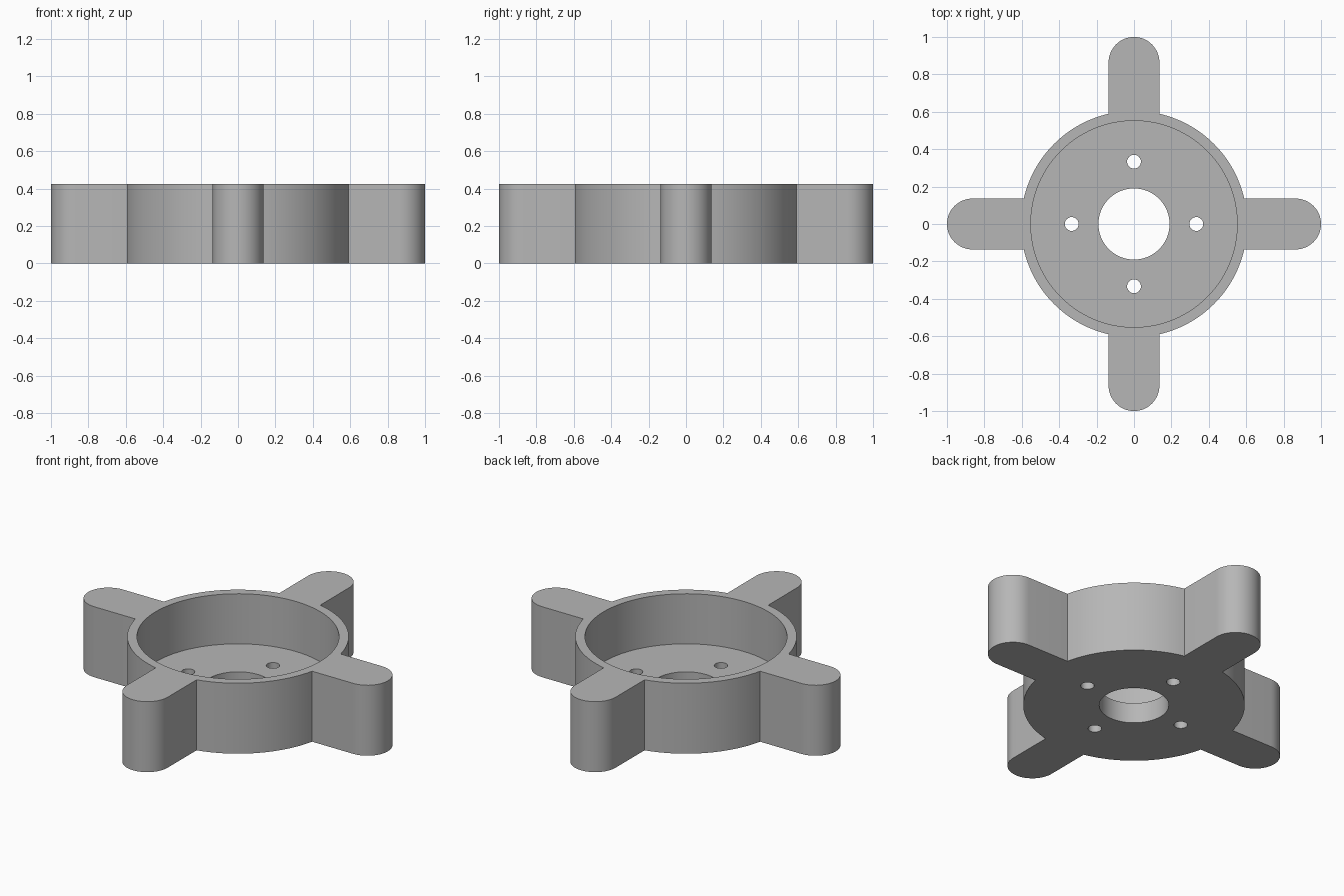
import bpy, bmesh
from math import sin, cos, asin, pi
from mathutils import Vector, Matrix

if "Cube" in bpy.data.objects:
    bpy.data.objects.remove(bpy.data.objects["Cube"], do_unlink=True)

HEIGHT, FLOOR = 0.425, 0.123
HUB_R, POCKET_R, BORE_R = 0.605, 0.552, 0.19
ARM_R, BOLT_R, BOLT_DIST = 0.136, 0.037, 0.333

grey = bpy.data.materials.new("plain_grey")
grey.use_nodes = True
colour = (0.47, 0.47, 0.47, 1)
grey.diffuse_color = colour
grey.node_tree.nodes["Principled BSDF"].inputs["Base Color"].default_value = colour


def arc(cx, radius, start, end, steps):
    """Points along an arc centred on the x axis."""
    angles = [start + (end - start) * i / steps for i in range(steps + 1)]
    return [Vector((cx + radius * cos(a), radius * sin(a), 0)) for a in angles]


def prism(name, points, z0, z1):
    """Extrude a flat outline from z0 to z1."""
    bm = bmesh.new()
    face = bm.faces.new([bm.verts.new((p.x, p.y, z0)) for p in points])
    side = bmesh.ops.extrude_face_region(bm, geom=[face])
    top = [v for v in side["geom"] if isinstance(v, bmesh.types.BMVert)]
    bmesh.ops.translate(bm, verts=top, vec=(0, 0, z1 - z0))
    bmesh.ops.recalc_face_normals(bm, faces=bm.faces)
    mesh = bpy.data.meshes.new(name)
    bm.to_mesh(mesh)
    bm.free()
    mesh.materials.append(grey)
    obj = bpy.data.objects.new(name, mesh)
    bpy.context.collection.objects.link(obj)
    return obj


def cutter(name, radius, z0, z1, x=0, y=0, sides=96):
    circle = arc(0, radius, 0, 2 * pi, sides)[:-1]
    obj = prism(name, [p + Vector((x, y, 0)) for p in circle], z0, z1)
    obj.hide_render = True
    return obj


# Hub outline with four round-ended arms
join = asin(ARM_R / HUB_R)
quarter = arc(1 - ARM_R, ARM_R, -pi / 2, pi / 2, 24)
quarter += arc(0, HUB_R, join, pi / 2 - join, 24)
outline = [Matrix.Rotation(k * pi / 2, 3, "Z") @ p for k in range(4) for p in quarter]
# Adjacent hub arcs end exactly where the next arm begins
body = prism("four_arm_hub", outline, 0, HEIGHT)

# Pocket, centre bore and bolt holes
cutters = [cutter("pocket_cutter", POCKET_R, FLOOR, HEIGHT + 0.2),
           cutter("bore_cutter", BORE_R, -0.2, HEIGHT + 0.3)]
for k in range(4):
    a = k * pi / 2
    cutters.append(cutter("bolt_hole_cutter", BOLT_R, -0.2, HEIGHT + 0.3,
                          BOLT_DIST * cos(a), BOLT_DIST * sin(a), 32))

bpy.ops.object.select_all(action="DESELECT")
bpy.context.view_layer.objects.active = body
body.select_set(True)
for c in cutters:
    mod = body.modifiers.new(c.name, "BOOLEAN")
    mod.operation, mod.solver, mod.object = "DIFFERENCE", "EXACT", c
    bpy.ops.object.modifier_apply(modifier=mod.name)
    bpy.data.objects.remove(c, do_unlink=True)

bpy.ops.object.shade_smooth_by_angle(angle=0.5)
